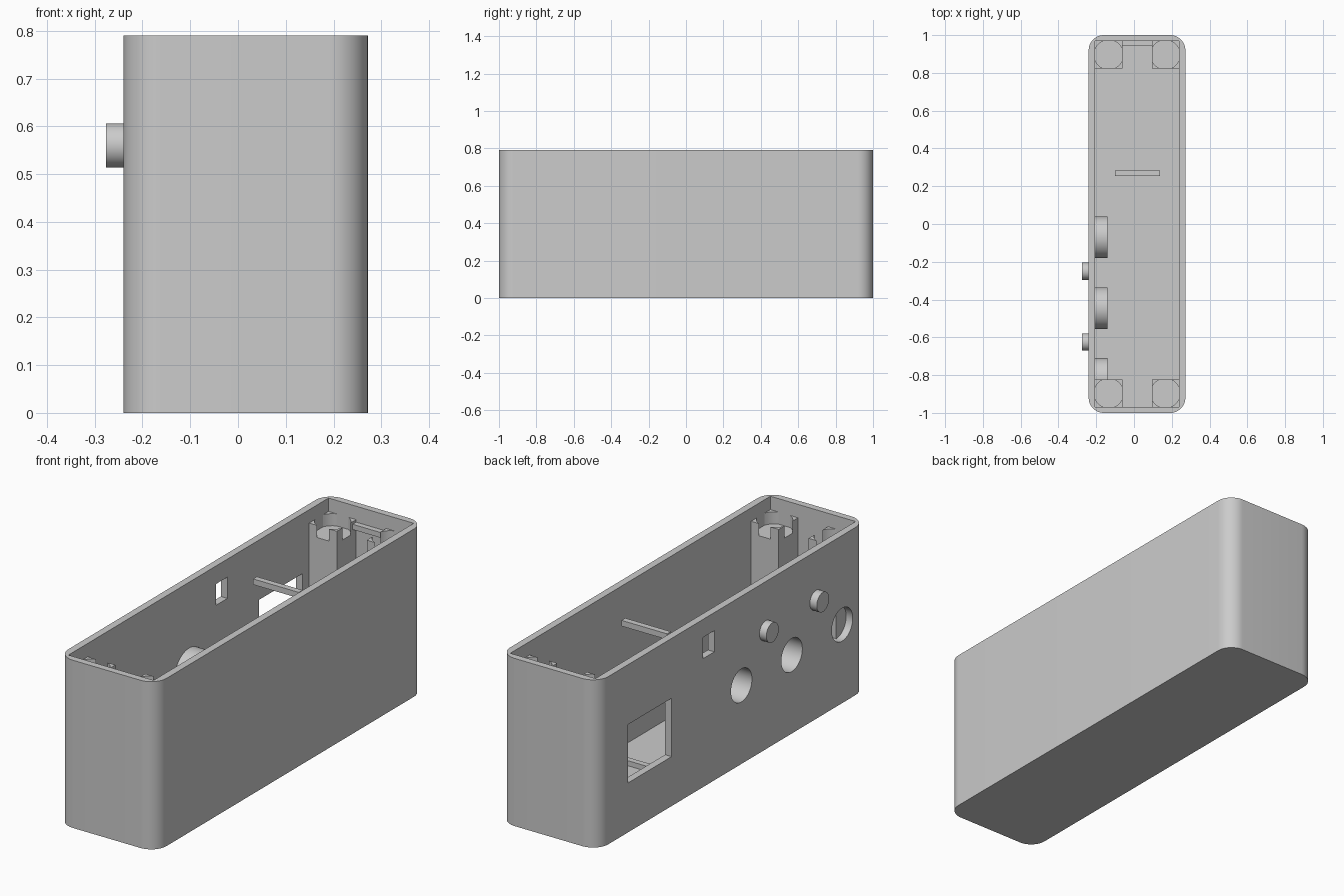
import bpy
import bmesh
from math import pi, cos, sin, radians
from mathutils import Matrix

if "Cube" in bpy.data.objects:
    bpy.data.objects.remove(bpy.data.objects["Cube"])

grey = bpy.data.materials.new("light_grey_plastic")
grey.use_nodes = True
GREY = (0.6, 0.6, 0.6, 1)
grey.diffuse_color = GREY
grey.node_tree.nodes["Principled BSDF"].inputs["Base Color"].default_value = GREY


def finish(name, bm):
    bmesh.ops.recalc_face_normals(bm, faces=bm.faces)
    mesh = bpy.data.meshes.new(name)
    bm.to_mesh(mesh)
    bm.free()
    mesh.materials.append(grey)
    ob = bpy.data.objects.new(name, mesh)
    bpy.context.collection.objects.link(ob)
    return ob


def box(name, x, y, z):
    """Box from three (low, high) ranges."""
    bm = bmesh.new()
    bmesh.ops.create_cube(bm, size=1)
    for v in bm.verts:
        v.co = [r[0] if c < 0 else r[1] for c, r in zip(v.co, (x, y, z))]
    return finish(name, bm)


def cylinder(name, radius, low, high, a, b, axis="X"):
    """Cylinder along X at y=a, z=b, or along Z at x=a, y=b."""
    bm = bmesh.new()
    bmesh.ops.create_cone(bm, cap_ends=True, segments=48, radius1=radius,
                          radius2=radius, depth=high - low)
    mid = (low + high) / 2
    if axis == "X":
        m = Matrix.Translation((mid, a, b)) @ Matrix.Rotation(pi / 2, 4, "Y")
    else:
        m = Matrix.Translation((a, b, mid))
    bmesh.ops.transform(bm, matrix=m, verts=bm.verts)
    return finish(name, bm)


def cut(ob, cutters):
    """Subtract the cutters, bake the result and discard them."""
    for c in cutters:
        mod = ob.modifiers.new("cut", "BOOLEAN")
        mod.operation, mod.solver, mod.object = "DIFFERENCE", "EXACT", c
    bpy.context.view_layer.update()
    baked = bpy.data.meshes.new_from_object(
        ob.evaluated_get(bpy.context.evaluated_depsgraph_get()))
    ob.modifiers.clear()
    ob.data = baked
    for c in cutters:
        bpy.data.objects.remove(c)


def smooth(ob):
    bpy.ops.object.select_all(action="DESELECT")
    ob.select_set(True)
    bpy.context.view_layer.objects.active = ob
    bpy.ops.object.shade_smooth_by_angle(angle=radians(30))


# Overall dimensions
X0, X1, Y1, TOP = -0.24, 0.272, 1.0, 0.79
IX0, IX1, IY, FLOOR = -0.206, 0.238, 0.968, 0.034
R = 0.08
HOLE_R, HOLE_Z = 0.078, 0.37
HOLES = (-0.07, -0.445, -0.82)

# Case: rounded rectangle extruded upward
bm = bmesh.new()
ring = []
for cx, cy, start in ((X1 - R, Y1 - R, 0), (X0 + R, Y1 - R, 90),
                      (X0 + R, R - Y1, 180), (X1 - R, R - Y1, 270)):
    for i in range(13):
        t = radians(start + i * 7.5)
        ring.append(bm.verts.new((cx + R * cos(t), cy + R * sin(t), 0)))
base = bm.faces.new(ring)
top = bmesh.ops.extrude_face_region(bm, geom=[base])["geom"]
bmesh.ops.translate(bm, vec=(0, 0, TOP),
                    verts=[g for g in top if isinstance(g, bmesh.types.BMVert)])
case = finish("case", bm)

# Cavity, display window, switch slot and round holes
wall = (X0 - 0.1, IX0 + 0.02)
cutters = [box("cavity", (IX0, IX1), (-IY, IY), (FLOOR, 1)),
           box("window", wall, (0.45, 0.775), (0.233, 0.508)),
           box("slot", wall, (0.132, 0.215), (0.605, 0.705))]
cutters += [cylinder("hole", HOLE_R, *wall, y, HOLE_Z) for y in HOLES]
cut(case, cutters)
smooth(case)

# Collars around the round holes inside the wall
for y in HOLES:
    collar = cylinder("hole_collar", 0.11, IX0 - 0.005, -0.14, y, HOLE_Z)
    cut(collar, [cylinder("bore", HOLE_R, -0.5, 0, y, HOLE_Z)])
    smooth(collar)

# Round pegs on the outer wall
for y in (-0.25, -0.625):
    smooth(cylinder("button_peg", 0.046, -0.276, X0 + 0.01, y, 0.56))

# Corner posts with round recesses that leave pointed corners
S = 0.144
for x in (IX0, IX1 - S):
    for y in (-IY, IY - S):
        post = box("corner_post", (x, x + S), (y, y + S), (FLOOR - 0.005, 0.727))
        cut(post, [cylinder("recess", 0.078, 0.67, 0.9, x + S / 2, y + S / 2, "Z")])
        smooth(post)

# Cross ribs and the latch ledge on the back wall
for name, z in (("floor_rib", (FLOOR - 0.005, 0.058)), ("upper_rib", (0.683, 0.71))):
    box(name, (-0.1, 0.138), (0.255, 0.283), z)
box("latch_ledge", (IX0 + S, IX1 - S), (0.942, IY + 0.005), (0.69, 0.715))
